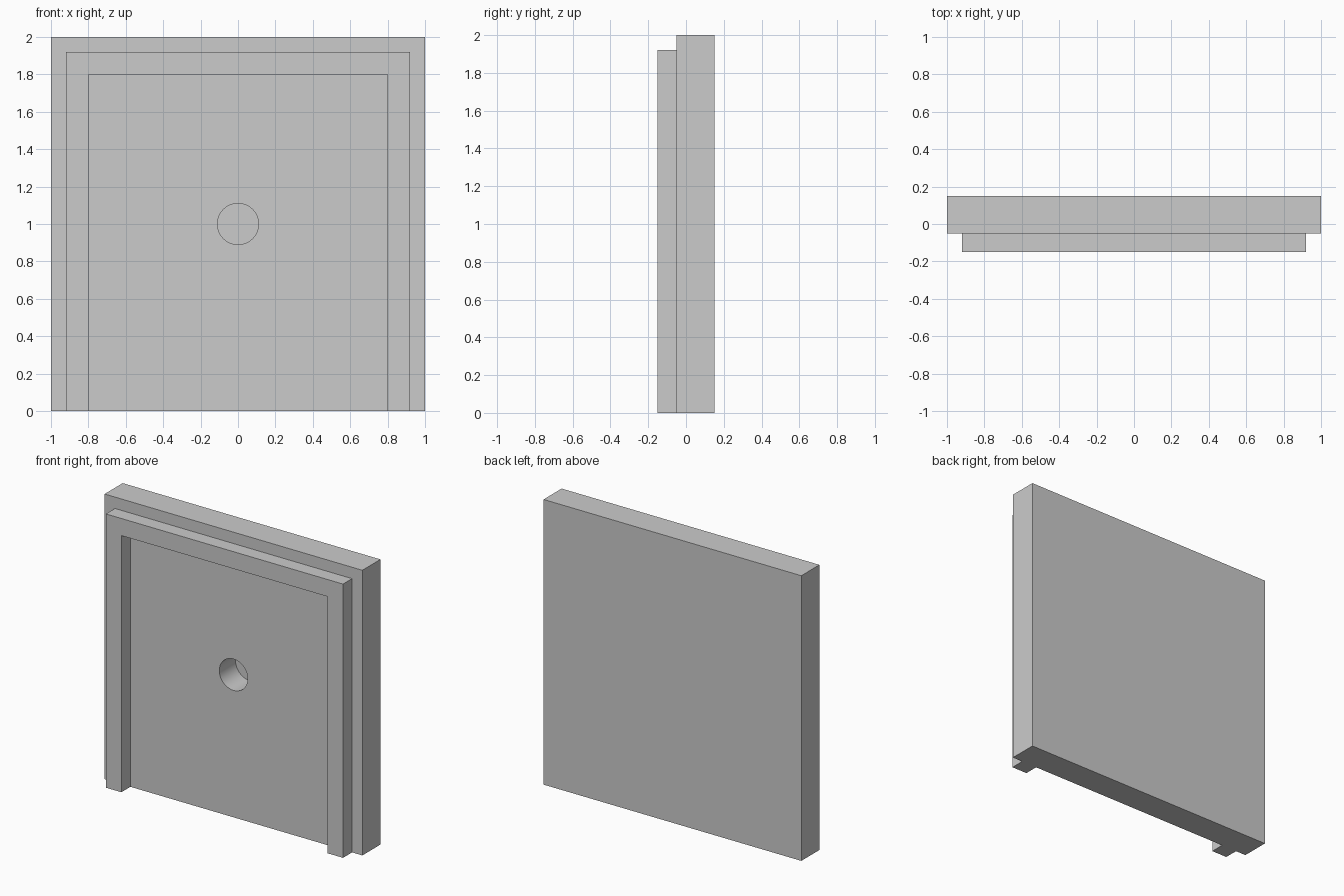
import bpy, bmesh, math

if "Cube" in bpy.data.objects:
    bpy.data.objects.remove(bpy.data.objects["Cube"])


def extruded_profile(name, outline, y0, y1):
    """Solid made by extruding an (x, z) outline from y0 to y1."""
    bm = bmesh.new()
    face = bm.faces.new([bm.verts.new((x, y0, z)) for x, z in outline])
    ext = bmesh.ops.extrude_face_region(bm, geom=[face], use_keep_orig=True)
    for v in ext["geom"]:
        if isinstance(v, bmesh.types.BMVert):
            v.co.y = y1
    bmesh.ops.recalc_face_normals(bm, faces=bm.faces)
    mesh = bpy.data.meshes.new(name)
    bm.to_mesh(mesh)
    bm.free()
    obj = bpy.data.objects.new(name, mesh)
    bpy.context.collection.objects.link(obj)
    return obj


FRONT, BACK = -0.05, 0.15

# Square back panel
panel = extruded_profile("panel", [(-1, 0), (1, 0), (1, 2), (-1, 2)], FRONT, BACK)

# Raised border, open at the bottom: half outline mirrored across x = 0
right = [(0.8, 1.8), (0.8, 0), (0.92, 0), (0.92, 1.92)]
left = [(-x, z) for x, z in reversed(right)]
extruded_profile("border", right + left, -0.15, FRONT)

# Blind round hole in the middle of the panel
depth, margin = 0.18, 0.1
bpy.ops.mesh.primitive_cylinder_add(
    vertices=64, radius=0.11, depth=depth + margin,
    location=(0, FRONT + (depth - margin) / 2, 1),
    rotation=(math.pi / 2, 0, 0))
cutter = bpy.context.object
cutter.name = "hole_cutter"
cutter.hide_render = True

cut = panel.modifiers.new("hole", "BOOLEAN")
cut.operation = "DIFFERENCE"
cut.solver = "EXACT"
cut.object = cutter
bpy.context.view_layer.objects.active = panel
bpy.ops.object.modifier_apply(modifier=cut.name)
bpy.data.objects.remove(cutter)

# Smooth hole wall, sharp edges elsewhere
bpy.ops.object.select_all(action="DESELECT")
panel.select_set(True)
bpy.ops.object.shade_smooth_by_angle(angle=math.radians(30))
